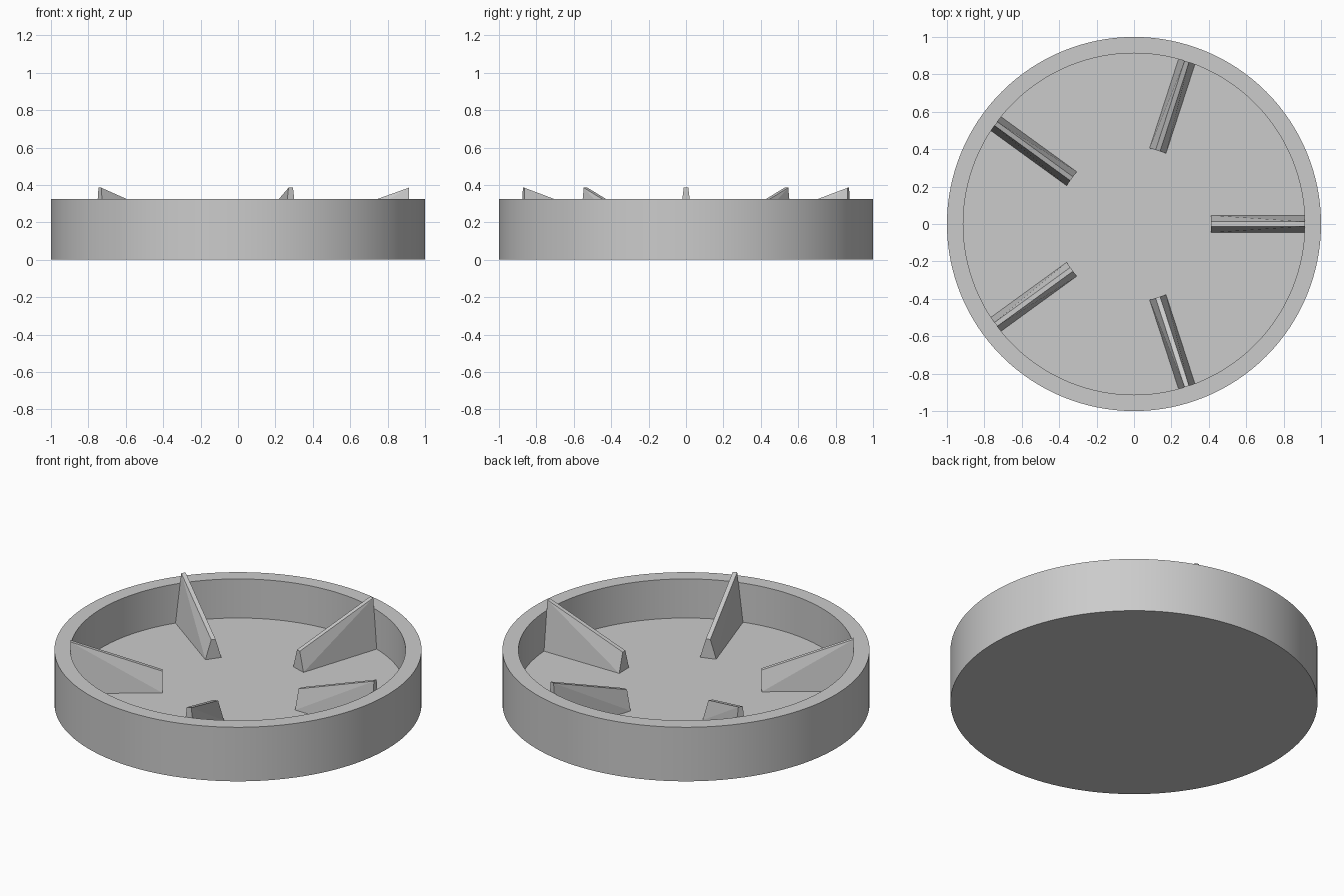
import bpy
import bmesh
from math import radians, tau
from mathutils import Matrix

cube = bpy.data.objects.get("Cube")
if cube:
    bpy.data.objects.remove(cube, do_unlink=True)

# Main dimensions
OUTER, INNER = 1.0, 0.913
RIM, FLOOR = 0.325, 0.09
FIN_COUNT, FIN_START = 5, 0.412
FIN_LOW, FIN_HIGH = 0.205, 0.385
FIN_BASE, FIN_TOP = 0.046, 0.0125  # half widths

grey = bpy.data.materials.new("plain grey")
grey.use_nodes = True
grey.diffuse_color = (0.6, 0.6, 0.6, 1)
grey.node_tree.nodes["Principled BSDF"].inputs["Base Color"].default_value = grey.diffuse_color


def finish(bm, name):
    """Turn a bmesh into a grey object in the scene."""
    bmesh.ops.recalc_face_normals(bm, faces=bm.faces)
    mesh = bpy.data.meshes.new(name)
    bm.to_mesh(mesh)
    bm.free()
    mesh.materials.append(grey)
    obj = bpy.data.objects.new(name, mesh)
    bpy.context.collection.objects.link(obj)
    return obj


# Round dish: a lathed profile with a wall and a floor
bm = bmesh.new()
profile = [(0, 0), (OUTER, 0), (OUTER, RIM), (INNER, RIM), (INNER, FLOOR), (0, FLOOR)]
verts = [bm.verts.new((r, 0, z)) for r, z in profile]
edges = [bm.edges.new(pair) for pair in zip(verts, verts[1:])]
bmesh.ops.spin(bm, geom=verts + edges, cent=(0, 0, 0), axis=(0, 0, 1),
               angle=tau, steps=128)
bmesh.ops.remove_doubles(bm, verts=bm.verts, dist=0.0001)
dish = finish(bm, "dish")
dish.data.shade_smooth()
dish.data.set_sharp_from_angle(angle=radians(30))


def make_fin(name, angle):
    """Tapered fin rising from its inner end to the wall."""
    bm = bmesh.new()
    sides = []
    for s in (-1, 1):
        sides.append([bm.verts.new(co) for co in (
            (FIN_START, s * FIN_BASE, FLOOR), (INNER, s * FIN_BASE, FLOOR),
            (INNER, s * FIN_TOP, FIN_HIGH), (FIN_START, s * FIN_TOP, FIN_LOW))])
    a, b = sides
    # Each side is twisted, so it is split from inner base to outer top
    for p in sides:
        bm.faces.new((p[0], p[1], p[2]))
        bm.faces.new((p[0], p[2], p[3]))
    for i in range(4):
        j = (i + 1) % 4
        bm.faces.new((a[i], a[j], b[j], b[i]))
    bmesh.ops.transform(bm, matrix=Matrix.Rotation(angle, 4, "Z"), verts=bm.verts)
    return finish(bm, name)


# Ring of evenly spaced fins
for i in range(FIN_COUNT):
    make_fin(f"fin_{i + 1}", tau * i / FIN_COUNT)
